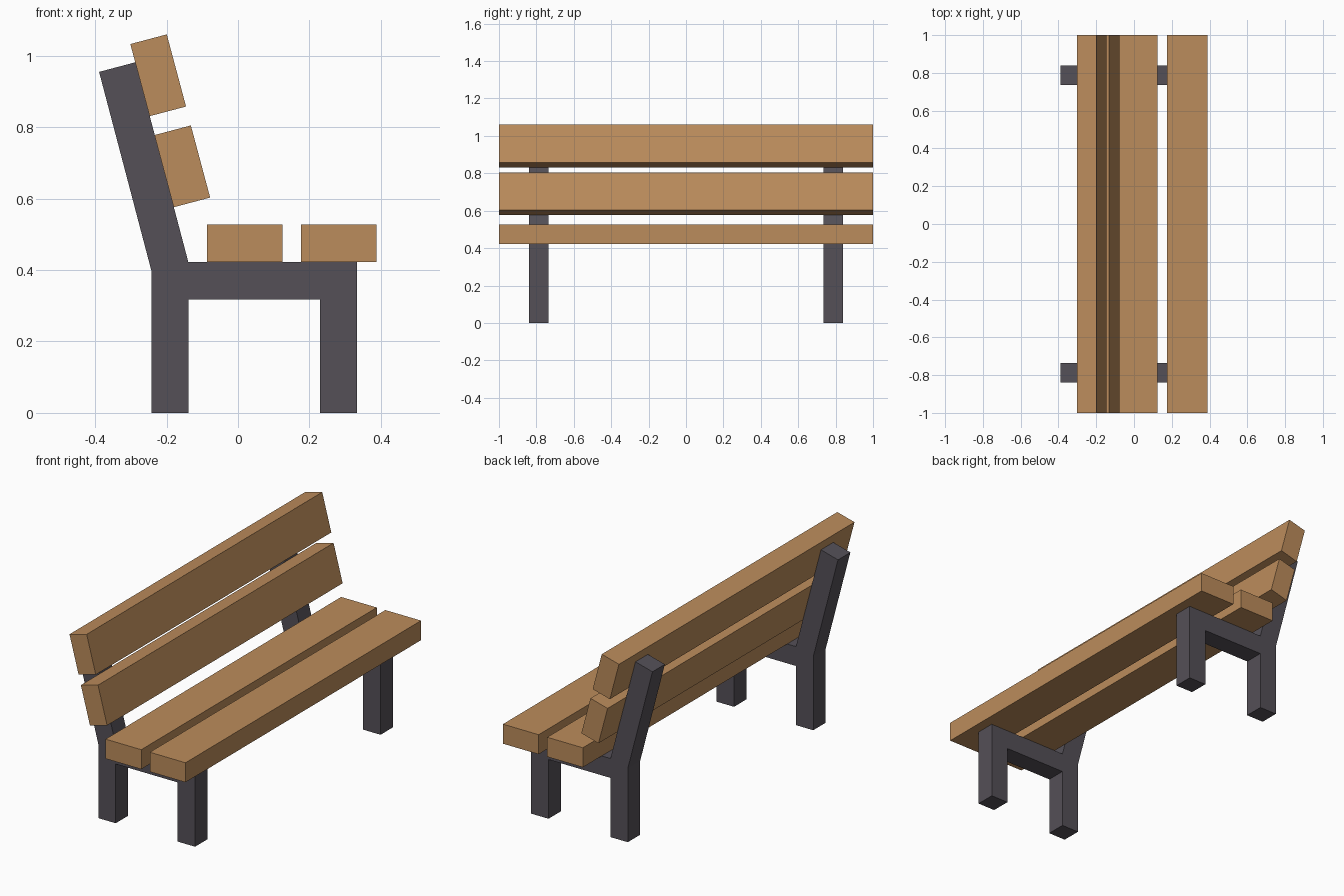
import bpy, bmesh

if "Cube" in bpy.data.objects:
    bpy.data.objects.remove(bpy.data.objects["Cube"])


def material(name, rgb):
    m = bpy.data.materials.new(name)
    m.diffuse_color = (*rgb, 1.0)
    m.use_nodes = True
    m.node_tree.nodes["Principled BSDF"].inputs["Base Color"].default_value = m.diffuse_color
    return m


wood = material("warm wood", (0.50, 0.262, 0.106))
iron = material("dark grey metal", (0.089, 0.080, 0.096))


def extrude_profile(name, points, y0, y1, mat):
    """Extrude an x-z outline along y from y0 to y1."""
    bm = bmesh.new()
    face = bm.faces.new([bm.verts.new((x, y0, z)) for x, z in points])
    ext = bmesh.ops.extrude_face_region(bm, geom=[face])
    verts = [v for v in ext["geom"] if isinstance(v, bmesh.types.BMVert)]
    bmesh.ops.translate(bm, verts=verts, vec=(0, y1 - y0, 0))
    bmesh.ops.recalc_face_normals(bm, faces=bm.faces)
    me = bpy.data.meshes.new(name)
    bm.to_mesh(me)
    bm.free()
    me.materials.append(mat)
    ob = bpy.data.objects.new(name, me)
    bpy.context.collection.objects.link(ob)
    return ob


# Two side frames: legs, seat rail and leaning back post in one outline
frame = [(-0.242, 0), (-0.139, 0), (-0.139, 0.318), (0.229, 0.318),
         (0.229, 0), (0.333, 0), (0.333, 0.422), (-0.139, 0.422),
         (-0.287, 0.982), (-0.389, 0.955), (-0.242, 0.396)]
for label, y in (("near", -0.7875), ("far", 0.7875)):
    extrude_profile(label + "_side_frame", frame, y - 0.0525, y + 0.0525, iron)

# Seat planks resting on the rails
for label, x in (("rear", -0.087), ("front", 0.176)):
    outline = [(x, 0.422), (x + 0.212, 0.422), (x + 0.212, 0.527), (x, 0.527)]
    extrude_profile(label + "_seat_plank", outline, -1, 1, wood)

# Tilted back planks against the posts, placed by their lower rear corner
for label, x, z in (("lower", -0.180, 0.576), ("upper", -0.2475, 0.831)):
    offsets = [(0, 0), (0.102, 0.027), (0.048, 0.229), (-0.054, 0.202)]
    extrude_profile(label + "_back_plank", [(x + a, z + b) for a, b in offsets],
                    -1, 1, wood)
